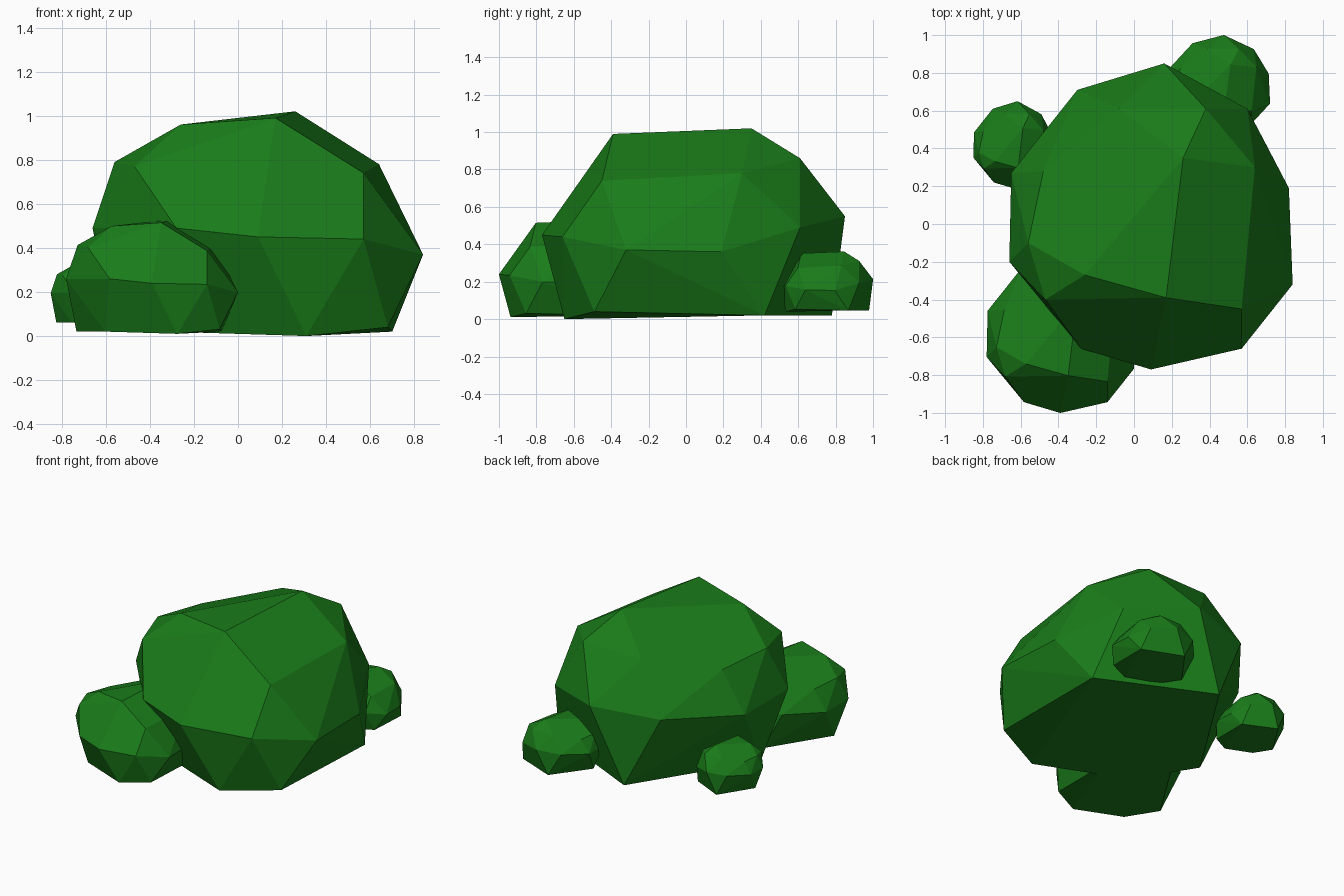
import bpy, bmesh

if "Cube" in bpy.data.objects:
    bpy.data.objects.remove(bpy.data.objects["Cube"])

# Corner points of one faceted bush, in rings from ground to crown
GROUND = [(.31, -.65, 0), (.68, -.49, .04), (.70, .42, .02), (-.06, .78, .02),
          (-.57, -.02, .02), (-.32, -.42, .02)]
MIDDLE = [(.09, -.77, .45), (.57, -.66, .44), (.84, -.32, .37), (.82, .19, .36),
          (.60, .61, .49), (.16, .85, .55), (-.30, .71, .52), (-.65, .27, .48),
          (-.66, -.20, .49), (-.28, -.66, .49)]
UPPER = [(.57, -.45, .74), (.64, .30, .78), (.38, .61, .86), (-.08, .61, .85),
         (-.48, .28, .76), (-.56, -.10, .79), (-.47, -.40, .77)]
CROWN = [(.26, .35, 1.02), (.17, -.39, .99), (-.26, -.27, .96)]

leaf = bpy.data.materials.new("leaf_green")
leaf.diffuse_color = (0.01, 0.2, 0.01, 1)
leaf.use_nodes = True
leaf.node_tree.nodes["Principled BSDF"].inputs["Base Color"].default_value = leaf.diffuse_color

# Shared bush mesh: hull of the rings, near-flat triangles merged into facets
bm = bmesh.new()
for p in GROUND + MIDDLE + UPPER + CROWN:
    bm.verts.new(p)
bmesh.ops.convex_hull(bm, input=bm.verts[:])
bmesh.ops.dissolve_limit(bm, angle_limit=0.1, verts=bm.verts[:], edges=bm.edges[:])
bmesh.ops.recalc_face_normals(bm, faces=bm.faces[:])
mesh = bpy.data.meshes.new("bush")
bm.to_mesh(mesh)
bm.free()
mesh.materials.append(leaf)


def bush(name, location, scale):
    ob = bpy.data.objects.new(name, mesh)
    ob.location, ob.scale = location, scale
    bpy.context.collection.objects.link(ob)


# Large bush with three smaller copies around it
bush("main_bush", (0, 0, 0), (1, 1, 1))
bush("front_bush", (-.437, -.60, .01), (.52, .52, .51))
bush("back_bush", (.418, .737, .04), (.36, .31, .315))
bush("left_bush", (-.662, .408, .055), (.285, .285, .285))
